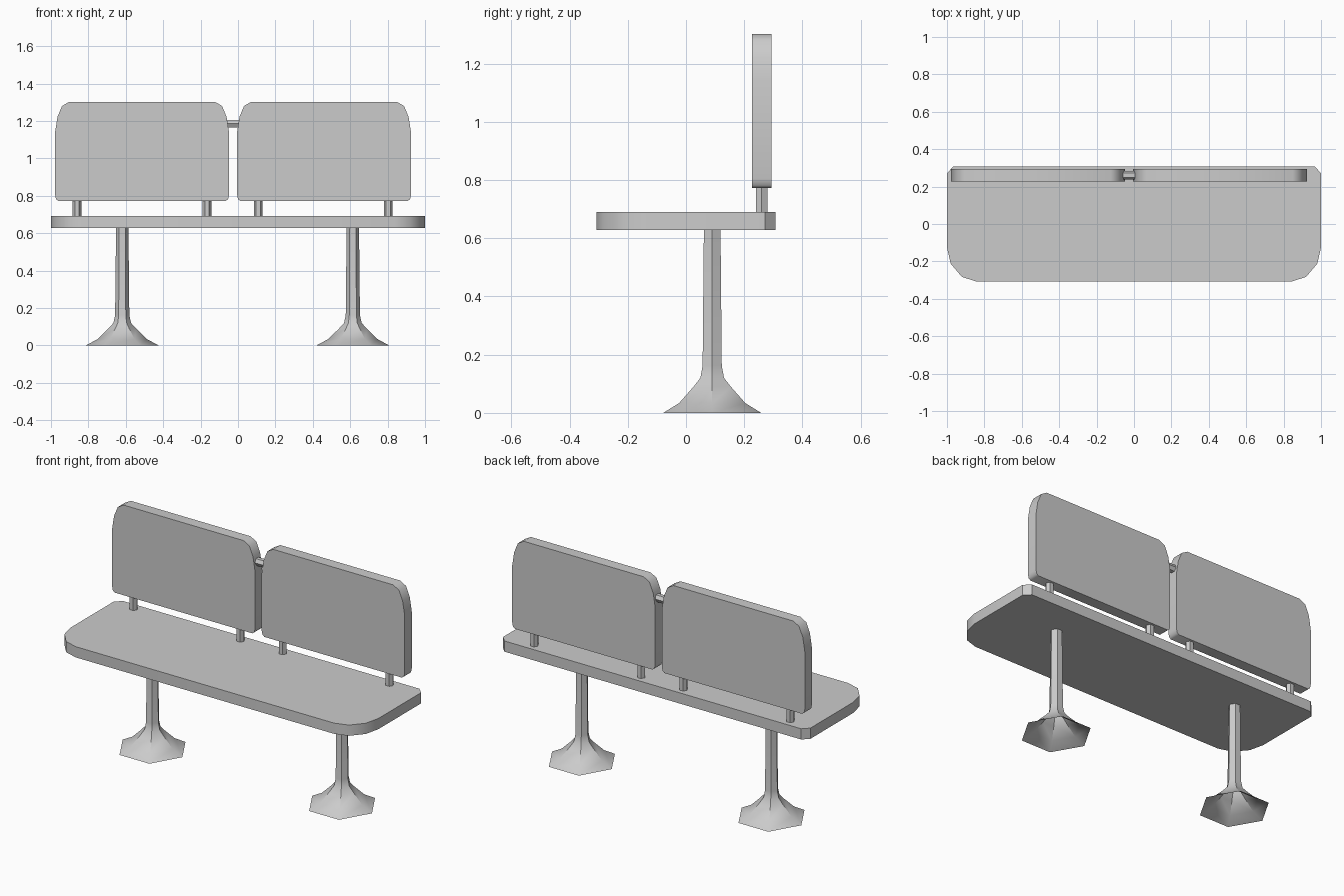
import bpy, bmesh
from math import pi, cos, sin
from mathutils import Matrix, Vector

if "Cube" in bpy.data.objects:
    bpy.data.objects.remove(bpy.data.objects["Cube"])


def finish(bm, name, angle=40):
    bmesh.ops.recalc_face_normals(bm, faces=bm.faces)
    me = bpy.data.meshes.new(name)
    bm.to_mesh(me)
    bm.free()
    ob = bpy.data.objects.new(name, me)
    bpy.context.collection.objects.link(ob)
    bpy.ops.object.select_all(action='DESELECT')
    ob.select_set(True)
    bpy.context.view_layer.objects.active = ob
    bpy.ops.object.shade_smooth_by_angle(angle=angle * pi / 180)
    return ob


def slab(name, half, to_world, depth):
    """Mirror a right-hand half outline, then extrude it along depth."""
    outline = half + [(-u, v) for u, v in reversed(half)]
    bm = bmesh.new()
    face = bm.faces.new([bm.verts.new(to_world(u, v)) for u, v in outline])
    ext = bmesh.ops.extrude_face_region(bm, geom=[face])
    moved = [g for g in ext['geom'] if isinstance(g, bmesh.types.BMVert)]
    bmesh.ops.translate(bm, verts=moved, vec=Vector(depth))
    return finish(bm, name)


def rod(name, start, end, radius, turn=0):
    """Six-sided bar between two points."""
    a, b = Vector(start), Vector(end)
    rot = (b - a).to_track_quat('Z', 'Y').to_matrix().to_4x4()
    bm = bmesh.new()
    bmesh.ops.create_cone(bm, cap_ends=True, segments=6, radius1=radius, radius2=radius,
                          depth=(b - a).length,
                          matrix=Matrix.Translation((a + b) / 2) @ rot @ Matrix.Rotation(turn, 4, 'Z'))
    # put corners on the x axis for upright bars, on the y axis for the level one
    return finish(bm, name)


def pedestal(name, cx, cy, profile, sides=6):
    """Flared hollow pedestal lofted from rings."""
    bm = bmesh.new()
    rings = [[bm.verts.new((cx + r * cos(2 * pi * i / sides),
                            cy + r * sin(2 * pi * i / sides), z)) for i in range(sides)]
             for r, z in profile]
    for lo, hi in zip(rings, rings[1:]):
        for i in range(sides):
            j = (i + 1) % sides
            bm.faces.new((lo[i], lo[j], hi[j], hi[i]))
    return finish(bm, name)


# Seat: broad front corners, small clipped back corners
slab("seat",
     [(0.84, -0.308), (0.92, -0.283), (0.98, -0.212), (1.0, -0.125),
      (1.0, 0.272), (0.965, 0.308)],
     lambda u, v: (u, v, 0.628), (0, 0, 0.063))

# Backrests, each on two short posts
back_half = [(0.448, 0.772), (0.46, 0.782), (0.465, 0.805), (0.465, 1.14),
             (0.452, 1.222), (0.428, 1.28), (0.39, 1.302)]
for side, cx, posts in (("left", -0.513, (-0.861, -0.166)),
                        ("right", 0.460, (0.109, 0.804))):
    slab(side + "_backrest", back_half,
         lambda u, v: (cx + u, 0.227, v), (0, 0.066, 0))
    for k, px in enumerate(posts):
        rod(f"{side}_back_post_{k + 1}", (px, 0.26, 0.68), (px, 0.26, 0.785), 0.023, pi / 2)

# Bar joining the two backrests
rod("backrest_link", (-0.06, 0.26, 1.185), (0.01, 0.26, 1.185), 0.023, pi / 2)

# Two pedestal legs with flared hexagonal feet
flare = [(0.194, 0), (0.131, 0.034), (0.075, 0.089), (0.047, 0.12),
         (0.038, 0.162), (0.033, 0.63)]
for side, cx in (("left", -0.619), ("right", 0.614)):
    pedestal(side + "_leg", cx, 0.09, flare)
